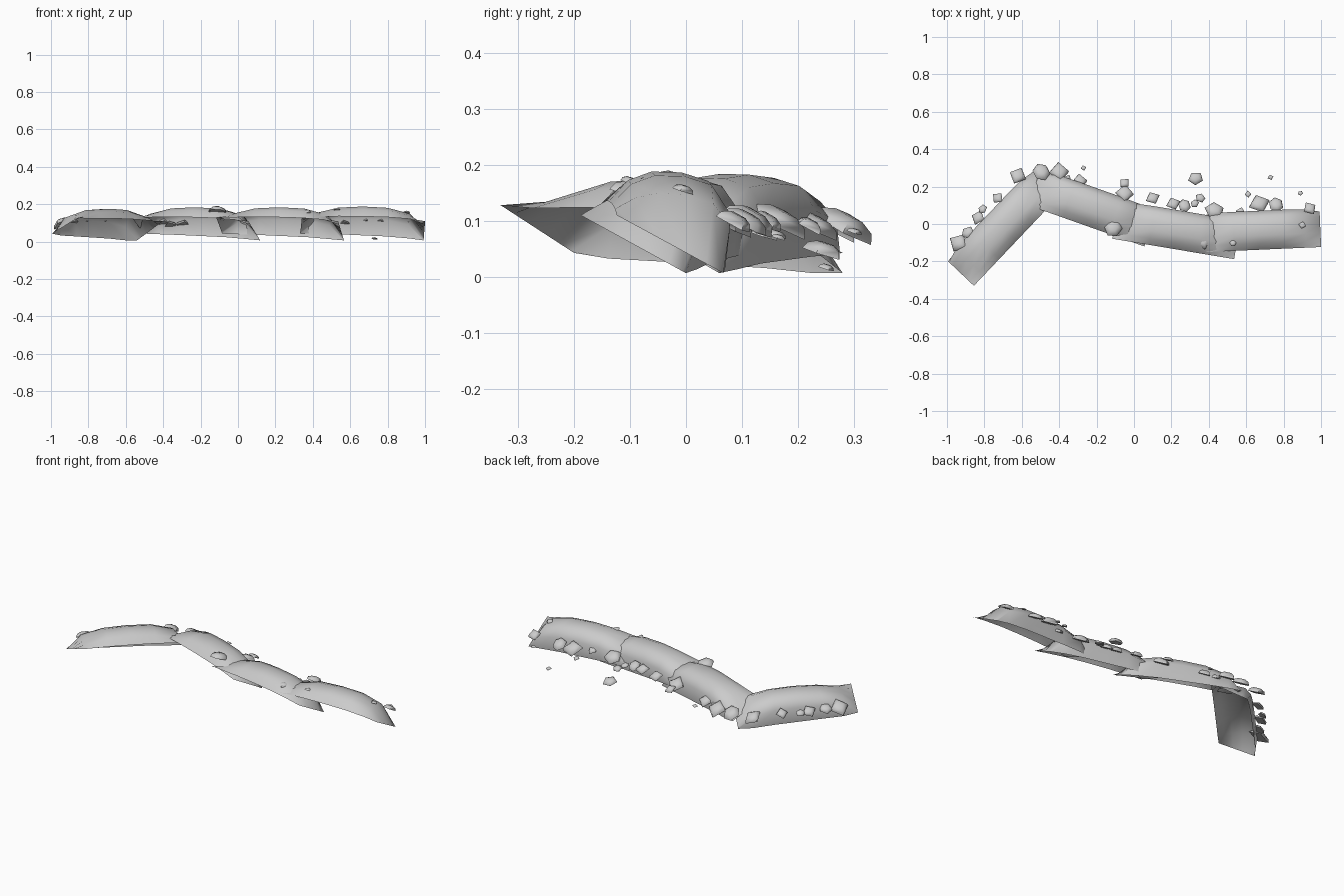
import bpy, bmesh, math, random
from mathutils import Matrix, Vector

if "Cube" in bpy.data.objects:
    bpy.data.objects.remove(bpy.data.objects["Cube"])
random.seed(4)


def finish(bm, name, smooth=50):
    me = bpy.data.meshes.new(name)
    bm.to_mesh(me)
    bm.free()
    ob = bpy.data.objects.new(name, me)
    bpy.context.collection.objects.link(ob)
    bpy.ops.object.select_all(action='DESELECT')
    ob.select_set(True)
    bpy.context.view_layer.objects.active = ob
    bpy.ops.object.shade_smooth_by_angle(angle=math.radians(smooth))
    return ob


# Stations along a bank: position, front edge z, crest z, back edge z, fullness
STATIONS = [(0, .128, .128, .043, 0), (.12, .13, .156, .04, .9), (.3, .132, .178, .036, 1),
            (.5, .131, .184, .03, 1), (.7, .127, .177, .024, 1), (.88, .118, .156, .014, .88),
            (1, .11, .11, .007, 0)]
WIDTH, LENGTH = .19, .66
# Full section: position across, height between back edge and crest, outward bulge
SECTION = [(0, None, 0), (.18, .9, 0), (.4, 1, .0), (.64, .99, .008),
           (.84, .89, .018), (.97, .58, .024), (1, 0, .008)]


def bank(name, start, degrees, lift):
    bm = bmesh.new()
    turn = Matrix.Rotation(math.radians(degrees), 3, 'Z')
    grid = []
    for t, front, crest, back, full in STATIONS:
        row = []
        for v, h, out in SECTION:
            flat = front + (back - front) * v
            arch = front if h is None else back + (crest - back) * h
            z = flat + (arch - flat) * full + lift * full
            p = turn @ Vector((t * LENGTH, (v - .5) * WIDTH + out * full, 0))
            row.append(bm.verts.new((start[0] + p.x, start[1] + p.y, z)))
        grid.append(row)
    # ends sag to a straight sloping edge, the middle swells
    for r0, r1 in zip(grid, grid[1:]):
        for i in range(len(r0) - 1):
            bm.faces.new((r0[i], r1[i], r1[i + 1], r0[i + 1]))
    return finish(bm, name, 60)


# Four overlapping open bank shells
bank("bank_left", (-.925, -.265), 46.5, -.008)
bank("bank_mid_left", (-.535, .19), -19.5, 0)
bank("bank_mid_right", (-.1, .015), -9.5, 0)
bank("bank_right", (.337, -.057), 2.5, .004)


def rock(name, x, y, z, r, tilt):
    bm = bmesh.new()
    n = random.choice((4, 4, 4, 5, 6))
    rings = []
    for scale, h in ((1, -.1), (.85, .2), (.45, .38)):
        rings.append([bm.verts.new((math.cos(i * math.tau / n) * r * scale,
                                    math.sin(i * math.tau / n) * r * scale * .9,
                                    h * r)) for i in range(n)])
    for a, b in zip(rings, rings[1:]):
        for i in range(n):
            j = (i + 1) % n
            bm.faces.new((a[i], a[j], b[j], b[i]))
    bm.faces.new(rings[-1])
    bm.faces.new(rings[0][::-1])
    heading = math.radians(46 if x < -.66 else -10)
    m = (Matrix.Translation((x, y, z)) @ Matrix.Rotation(heading, 4, 'Z')
         @ Matrix.Rotation(-tilt, 4, 'X')
         @ Matrix.Rotation(random.uniform(0, 6), 4, 'Z'))
    bmesh.ops.transform(bm, matrix=m, verts=bm.verts)
    return finish(bm, name, 60)


# Rocks strewn down the back slope: x, y, radius
BACK = [(-.94, -.10, .058), (-.89, -.045, .038), (-.835, .035, .042), (-.81, .08, .027),
        (-.73, .14, .036), (-.62, .26, .052), (-.495, .28, .052), (-.40, .28, .06),
        (-.36, .235, .036), (-.29, .23, .046), (-.05, .165, .056), (-.05, .22, .032),
        (.10, .14, .041), (.21, .11, .041), (.27, .10, .038), (.43, .075, .054),
        (.57, .065, .03), (.67, .11, .06), (.76, .105, .044), (.94, .085, .04)]
for k, (x, y, r) in enumerate(BACK):
    rock(f"slope_rock_{k}", x, y, .09 if y > .2 else .098, r, .5)

# Rocks on the crest and loose stones behind: x, y, z, radius
LOOSE = [(-.11, -.02, .165, .052), (.37, -.09, .148, .048), (.53, -.10, .17, .02),
         (.33, .245, .045, .042), (.355, .14, .075, .028), (.61, .16, .075, .02),
         (.73, .25, .016, .017), (.89, .165, .07, .014), (.90, -.005, .155, .022),
         (.325, .11, .09, .024), (.755, -.07, .17, .016), (-.27, .30, .08, .016)]
for k, (x, y, z, r) in enumerate(LOOSE):
    rock(f"loose_rock_{k}", x, y, z, r, .3)
